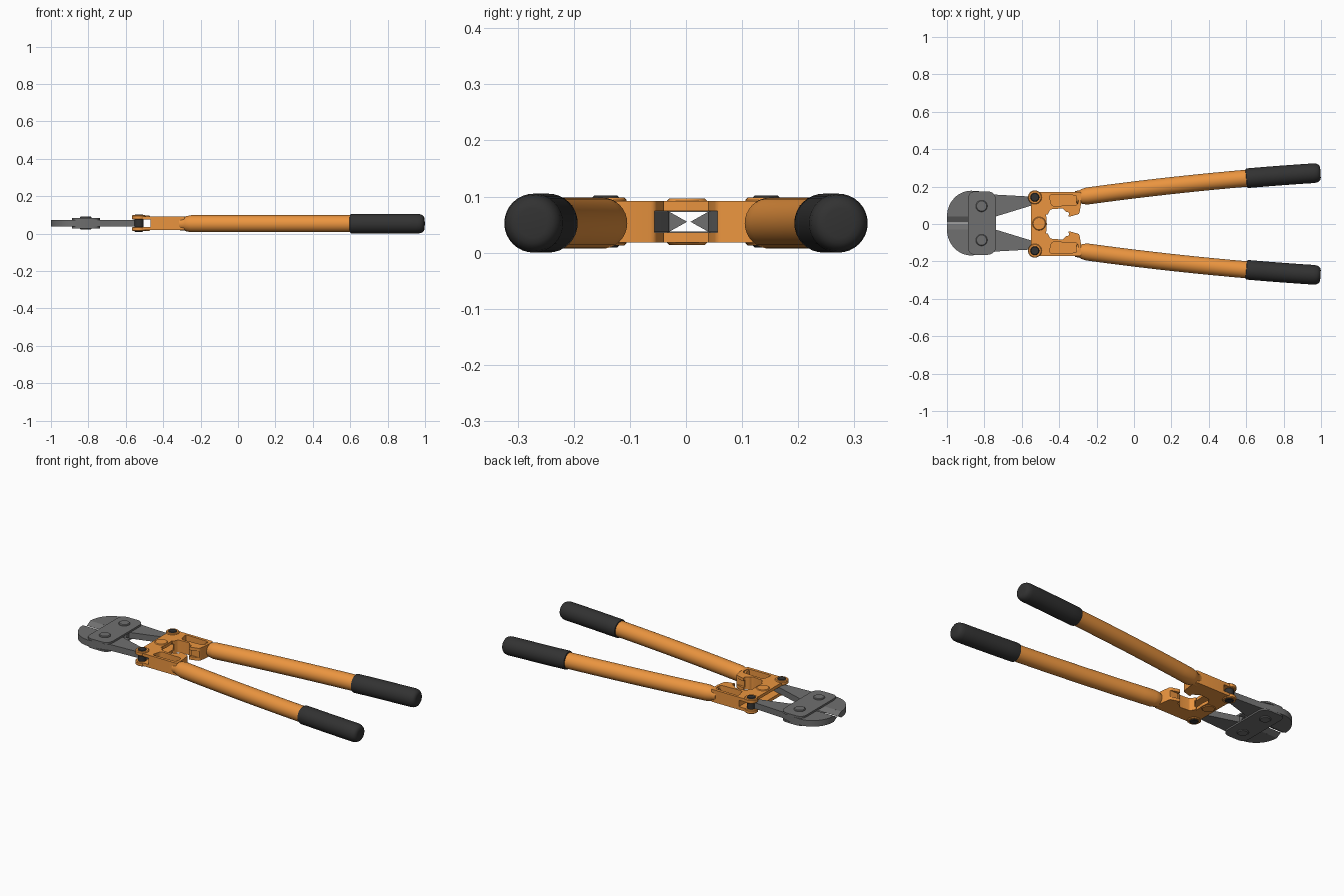
import bpy
from math import sin, cos, pi, atan, radians
from mathutils import Vector
import bmesh

if "Cube" in bpy.data.objects:
    bpy.data.objects.remove(bpy.data.objects["Cube"])


def material(name, rgb):
    m = bpy.data.materials.new(name)
    m.diffuse_color = (*rgb, 1)
    m.use_nodes = True
    m.node_tree.nodes["Principled BSDF"].inputs["Base Color"].default_value = m.diffuse_color
    return m


ORANGE = material("orange_paint", (0.83, 0.30, 0.05))
RUBBER = material("black_rubber", (0.032, 0.032, 0.032))
STEEL = material("dark_steel", (0.16, 0.16, 0.16))


def loft(name, rings, mat):
    """Skin a list of equal-sized rings and cap both ends."""
    bm = bmesh.new()
    vs = [[bm.verts.new(p) for p in r] for r in rings]
    n = len(rings[0])
    for a, b in zip(vs, vs[1:]):
        for i in range(n):
            j = (i + 1) % n
            bm.faces.new((a[i], a[j], b[j], b[i]))
    bm.faces.new(vs[0][::-1])
    bm.faces.new(vs[-1])
    bmesh.ops.recalc_face_normals(bm, faces=bm.faces[:])
    me = bpy.data.meshes.new(name)
    bm.to_mesh(me)
    bm.free()
    ob = bpy.data.objects.new(name, me)
    bpy.context.collection.objects.link(ob)
    me.materials.append(mat)
    smooth(ob)
    return ob


def smooth(ob):
    bpy.ops.object.select_all(action='DESELECT')
    ob.select_set(True)
    bpy.context.view_layer.objects.active = ob
    bpy.ops.object.shade_smooth_by_angle(angle=radians(35))


def rounded(pts, r, seg=4):
    """Round every corner of a 2D outline."""
    out = []
    for i, p in enumerate(pts):
        p, a, b = Vector(p), Vector(pts[i - 1]), Vector(pts[(i + 1) % len(pts)])
        p0 = p + (a - p).normalized() * min(r, (a - p).length * 0.45)
        p1 = p + (b - p).normalized() * min(r, (b - p).length * 0.45)
        for k in range(seg + 1):
            t = k / seg
            out.append(tuple(p0 * (1 - t) ** 2 + p * 2 * t * (1 - t) + p1 * t * t))
    return out


def prism(name, outline, z0, z1, mat, s=1, dy=0):
    return loft(name, [[(x, s * y + dy, z) for x, y in outline] for z in (z0, z1)], mat)


def disc(name, x, y, r, z0, z1, mat, c=0.004, n=28):
    """Upright cylinder with chamfered rims."""
    levels = [(z0, r - c), (z0 + c, r), (z1 - c, r), (z1, r - c)]
    return loft(name, [[(x + q * cos(2 * pi * i / n), y + q * sin(2 * pi * i / n), z)
                        for i in range(n)] for z, q in levels], mat)


def cut(ob, cutters):
    for c in cutters:
        m = ob.modifiers.new("cut", 'BOOLEAN')
        m.operation, m.solver, m.object = 'DIFFERENCE', 'EXACT', c
        bpy.context.view_layer.objects.active = ob
        bpy.ops.object.modifier_apply(modifier=m.name)
        bpy.data.objects.remove(c)
    smooth(ob)


def handle_y(x):
    return 0.147 + 0.112 * (x + 0.27) - 0.03 * (x + 0.27) * (x - 0.6)


def handle(name, profile, s, mat, n=32):
    """Round sweep along the bowed handle line; profile = (x, radius)."""
    rings = []
    for x, r in profile:
        a = atan((handle_y(x + 0.01) - handle_y(x - 0.01)) / 0.02)
        rings.append([(x - r * cos(t) * sin(a), s * (handle_y(x) + r * cos(t) * cos(a)),
                       0.0525 + r * sin(t)) for t in (2 * pi * i / n for i in range(n))])
    return loft(name, rings, mat)


def box(x0, x1, y0, y1):
    return [(x0, y0), (x1, y0), (x1, y1), (x0, y1)]


JY = 0.005              # jaws sit slightly off the centre line
S0, S1 = 0.036, 0.074   # slot in the knuckle fork

body = rounded([(-0.565, 0.172), (-0.283, 0.172), (-0.283, 0.11), (-0.292, 0.054),
                (-0.352, 0.037), (-0.345, 0.062), (-0.368, 0.066), (-0.378, 0.084),
                (-0.448, 0.078), (-0.464, 0.045)], 0.01)
body = [p for p in body if p[0] > -0.5] + [(-0.466, 0), (-0.55, 0), (-0.55, 0.145), (-0.53, 0.172)]
pocket = rounded([(-0.455, 0.157), (-0.298, 0.153), (-0.298, 0.102), (-0.44, 0.095)], 0.018)

nose = [(-0.87 - 0.13 * cos(t), 0.035 + 0.138 * sin(t)) for t in (pi / 2 * i / 14 for i in range(15))]
jaw_outline = nose + [(-0.80, 0.168), (-0.74, 0.152), (-0.56, 0.142), (-0.51, 0.14),
                      (-0.51, 0.105), (-0.56, 0.09), (-0.74, 0.035)]

for s, side in ((1, "left"), (-1, "right")):
    # tubular handle, with narrow neck, and rubber grip
    tube = [(-0.31, 0.035), (-0.285, 0.036), (-0.279, 0.040), (-0.25, 0.0455)]
    tube += [(-0.25 + 0.86 * i / 12, 0.0455) for i in range(1, 13)]
    handle("handle_" + side, tube, s, ORANGE)
    grip = [(0.6, 0.046), (0.602, 0.0505)] + [(0.61 + 0.35 * i / 6, 0.0525) for i in range(7)]
    grip += [(0.978, 0.050), (0.989, 0.044), (0.995, 0.036), (0.997, 0.026)]
    handle("grip_" + side, grip, s, RUBBER)

    # forked knuckle with slot for the jaw arm and a top pocket
    knuckle = prism("knuckle_" + side, body, 0.018, 0.092, ORANGE, s)
    cut(knuckle, [
        prism("cut_slot", box(-0.7, -0.468, -0.02, 0.3), S0, S1, ORANGE, s),
        prism("cut_inner", box(-0.69, -0.2, -0.03, 0.056), S0, S1, ORANGE, s),
        prism("cut_pocket", pocket, 0.05, 0.2, ORANGE, s)])

    # pin eyes and pin
    for z0, z1, lv in ((0.013, S0, "lower"), (S1, 0.098, "upper")):
        disc(f"knuckle_eye_{lv}_{side}", -0.53, s * 0.143, 0.037, z0, z1, ORANGE)
    disc("knuckle_pin_" + side, -0.53, s * 0.143, 0.024, 0.009, 0.102, RUBBER)

    # jaw with V-shaped cutting edge
    prism("jaw_" + side, jaw_outline, 0.037, 0.073, STEEL, s, JY)
    loft("cutting_edge_" + side, [[(x, s * y + JY, z) for y, z in
                                   ((0.0352, 0.037), (0.0352, 0.073), (0.003, 0.055))]
                                  for x in (-1.0, -0.745)], STEEL)

    # jaw pivot bolt
    disc("jaw_bolt_" + side, -0.815, s * 0.091 + JY, 0.031, 0.022, 0.091, STEEL)

# centre hub joining the knuckles
for z0, z1, lv in ((0.014, S0, "lower"), (S1, 0.096, "upper")):
    disc("centre_hub_" + lv, -0.507, 0.002, 0.036, z0, z1, ORANGE)

# strap plates holding both jaws
plate = rounded([(-0.887, -0.15), (-0.865, -0.17), (-0.765, -0.17), (-0.738, -0.145),
                 (-0.738, 0.145), (-0.765, 0.17), (-0.865, 0.17), (-0.887, 0.15)], 0.025)
for z0, z1, lv in ((0.028, 0.0372, "lower"), (0.0728, 0.084, "upper")):
    prism("jaw_plate_" + lv, plate, z0, z1, STEEL, 1, JY)
